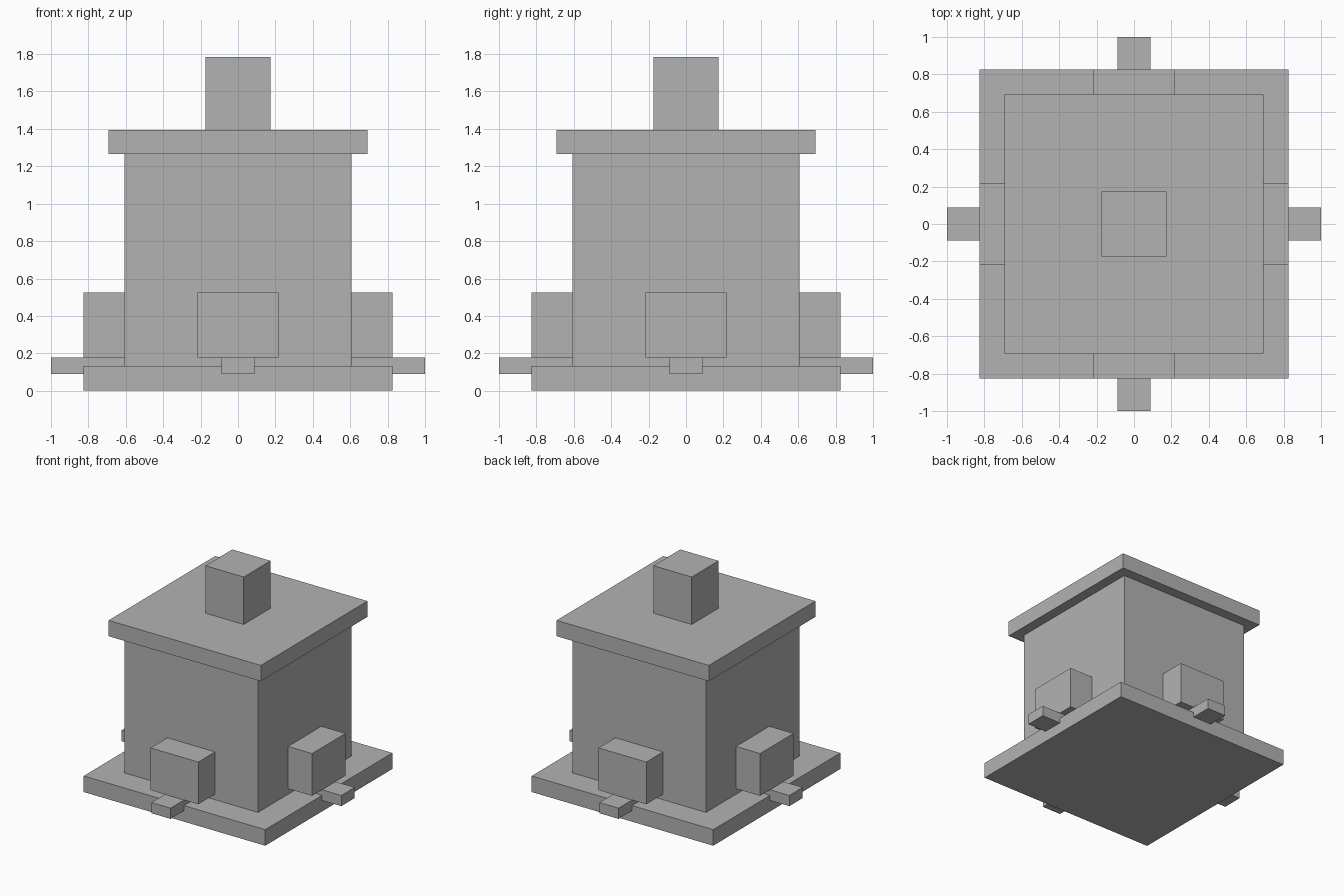
import bpy
import math
from mathutils import Matrix, Vector

if "Cube" in bpy.data.objects:
    bpy.data.objects.remove(bpy.data.objects["Cube"])

grey = bpy.data.materials.new("plain grey")
grey.diffuse_color = (0.45, 0.45, 0.45, 1)
grey.use_nodes = True
grey.node_tree.nodes["Principled BSDF"].inputs["Base Color"].default_value = grey.diffuse_color


def box(name, low, high, turn=0.0):
    """Box between two corners, turned about the vertical centre axis."""
    low, high = Vector(low), Vector(high)
    bpy.ops.mesh.primitive_cube_add(size=1)
    obj = bpy.context.object
    obj.name = name
    obj.data.transform(Matrix.Rotation(turn, 4, 'Z')
                       @ Matrix.Translation((low + high) / 2)
                       @ Matrix.Diagonal((*(high - low), 1)))
    obj.data.materials.append(grey)
    return obj


def block(name, half, z0, z1):
    """Square block centred on the vertical axis."""
    return box(name, (-half, -half, z0), (half, half, z1))


# Central stack
block("base_plate", 0.825, 0.0, 0.132)
block("body", 0.607, 0.132, 1.265)
block("roof_slab", 0.692, 1.265, 1.395)
block("top_knob", 0.174, 1.395, 1.785)

# One hopper and one spout on each side
for i, side in enumerate(("front", "right", "back", "left")):
    turn = i * math.pi / 2
    box(side + "_hopper", (-0.217, -0.825, 0.178), (0.217, -0.607, 0.525), turn)
    box(side + "_spout", (-0.087, -1.0, 0.09), (0.087, -0.607, 0.178), turn)
